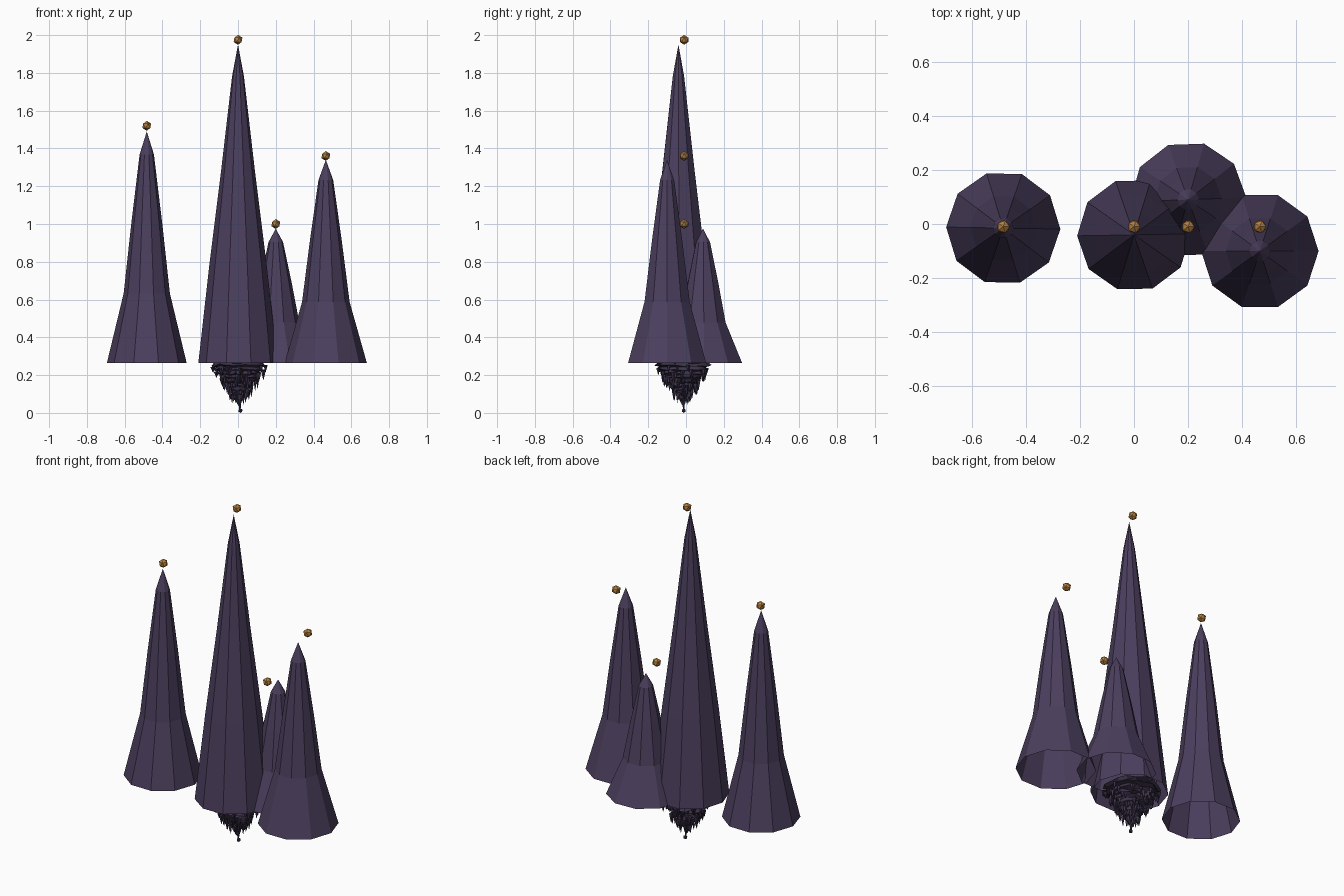
import bpy, bmesh, math, random
from mathutils import Vector, Matrix

random.seed(4)
if "Cube" in bpy.data.objects:
    bpy.data.objects.remove(bpy.data.objects["Cube"], do_unlink=True)


def material(name, rgb):
    m = bpy.data.materials.new(name)
    m.use_nodes = True
    m.diffuse_color = (*rgb, 1)
    m.node_tree.nodes["Principled BSDF"].inputs["Base Color"].default_value = (*rgb, 1)
    return m


PURPLE = material("dusky purple", (0.072, 0.05, 0.112))
DARK = material("dark purple rock", (0.05, 0.036, 0.075))
GOLD = material("amber gold", (0.47, 0.22, 0.05))


def finish(name, bm, mat):
    mesh = bpy.data.meshes.new(name)
    bm.to_mesh(mesh)
    bm.free()
    mesh.materials.append(mat)
    obj = bpy.data.objects.new(name, mesh)
    bpy.context.collection.objects.link(obj)
    return obj


def lathe(bm, center, profile, sides, phase=0, jitter=0):
    """Revolve (radius, z) pairs; a radius of 0 closes to a point."""
    rings = []
    for r, z in profile:
        if r == 0:
            rings.append([bm.verts.new((center[0], center[1], z))] * sides)
            continue
        ring = []
        for i in range(sides):
            a = math.tau * i / sides + math.radians(phase)
            k = r * (1 + random.uniform(-jitter, jitter))
            dz = random.uniform(-jitter, jitter) * 0.06
            ring.append(bm.verts.new((center[0] + k * math.cos(a),
                                      center[1] + k * math.sin(a), z + dz)))
        rings.append(ring)
    for lo, hi in zip(rings, rings[1:]):
        for i in range(sides):
            j = (i + 1) % sides
            quad = list(dict.fromkeys((lo[i], lo[j], hi[j], hi[i])))
            bm.faces.new(quad)


BASE = 0.265
LEVELS = (0, 0.3, 0.6, 0.9, 1)
FLARED = (1, 0.58, 0.39, 0.18, 0)
STRAIGHT = (1, 0.73, 0.43, 0.15, 0)

# Hollow ten-sided spires, each with a floating gem above it
spires = [
    ("center", 0.0, -0.04, 0.21, 1.95, 1, STRAIGHT, 1.975),
    ("right", -0.483, -0.015, 0.211, 1.49, -1, FLARED, 1.52),
    ("left", 0.465, -0.10, 0.217, 1.34, 0, FLARED, 1.36),
    ("back", 0.2, 0.09, 0.215, 0.975, 2, FLARED, 1.0),
]
for name, x, y, radius, top, phase, shape, gem_z in spires:
    bm = bmesh.new()
    profile = [(radius * s, BASE + (top - BASE) * t) for s, t in zip(shape, LEVELS)]
    lathe(bm, (x, y), profile, 10, phase)
    finish(name + "_spire", bm, PURPLE)

    bm = bmesh.new()
    bmesh.ops.create_icosphere(bm, subdivisions=1, radius=0.026,
                               matrix=Matrix.Translation((x, -0.01, gem_z)))
    finish(name + "_gem", bm, GOLD)

# Ragged hanging rock: overlapping jittered tiers
ROCK = (0.005, -0.015)


def rock_radius(z):
    t = max(0.0, min(1.0, (z - 0.05) / (BASE - 0.05)))
    return 0.012 + 0.14 * t ** 1.05


bm = bmesh.new()
tiers = 11
profile = [(0, 0.035)]
for i in range(tiers):
    z = 0.05 + (BASE - 0.05) * i / (tiers - 1)
    profile += [(rock_radius(z) * 0.85, z), (rock_radius(z) * 1.05, z + 0.008)]
profile.append((0, BASE + 0.01))
lathe(bm, ROCK, profile, 18, 0, 0.1)
finish("hanging_rock", bm, DARK)

# Small shards pointing down around the rock
bm = bmesh.new()
for i in range(110):
    z = random.uniform(0.09, BASE - 0.01)
    a = i * 2.4
    r = rock_radius(z) * random.uniform(0.85, 1.05)
    size = random.uniform(0.008, 0.014)
    depth = random.uniform(0.025, 0.055)
    place = Matrix.Translation((ROCK[0] + r * math.cos(a), ROCK[1] + r * math.sin(a), z - depth / 2))
    bmesh.ops.create_cone(bm, cap_ends=True, segments=4, radius1=0.001, radius2=size,
                          depth=depth, matrix=place @ Matrix.Rotation(a, 4, "Z"))
finish("rock_shards", bm, DARK)

# Thin stem and bead at the very bottom
bm = bmesh.new()
lathe(bm, (0.01, -0.013), [(0, 0.015), (0.004, 0.02), (0.008, 0.07)], 6)
bmesh.ops.create_icosphere(bm, subdivisions=1, radius=0.012,
                           matrix=Matrix.Translation((0.013, -0.012, 0.012)))
finish("bottom_bead", bm, DARK)
